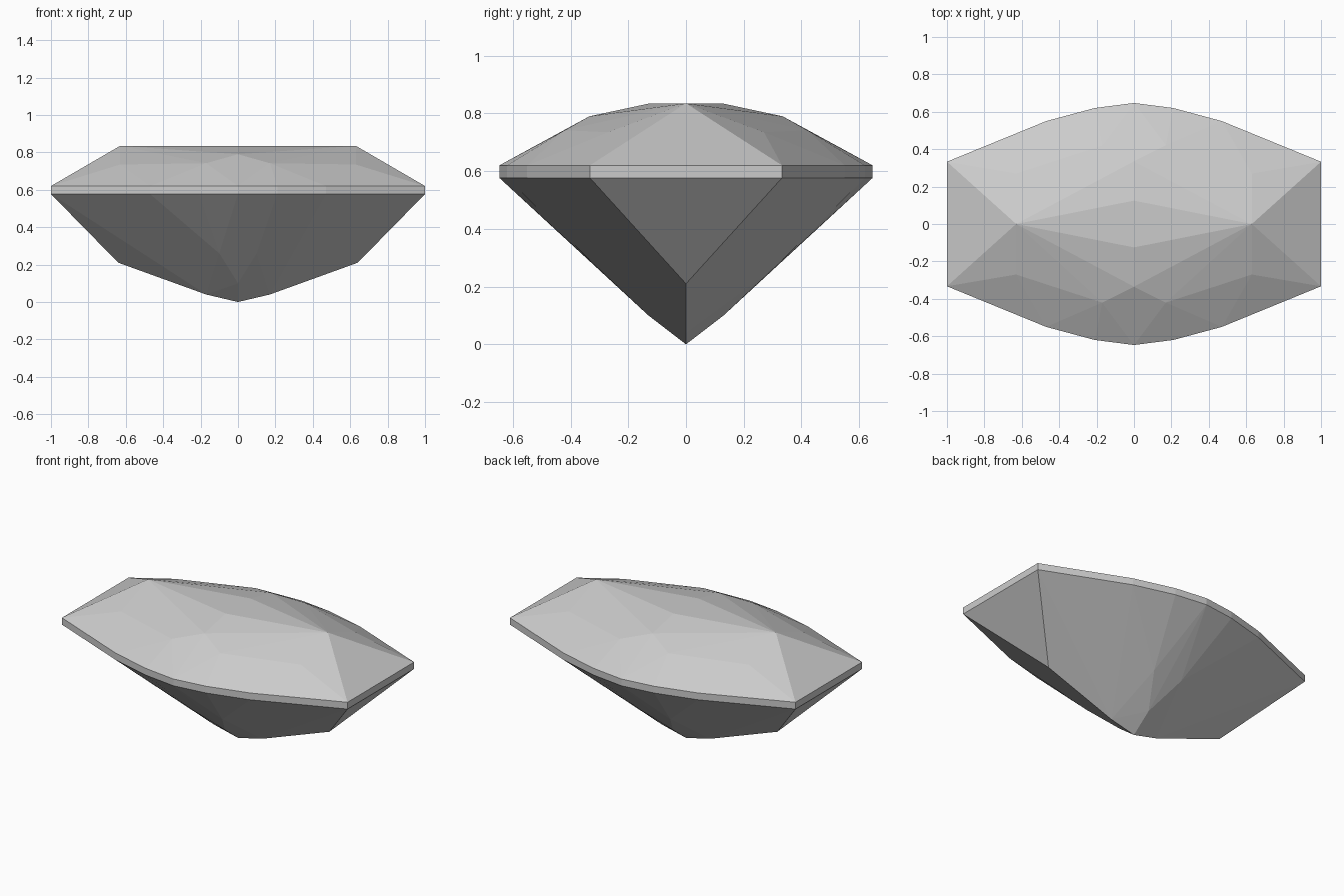
import bpy
import bmesh
import math

cube = bpy.data.objects.get("Cube")
if cube:
    bpy.data.objects.remove(cube, do_unlink=True)

grey = bpy.data.materials.new("gem grey")
grey.use_nodes = True
colour = (0.6, 0.6, 0.6, 1)
grey.diffuse_color = colour
grey.node_tree.nodes["Principled BSDF"].inputs["Base Color"].default_value = colour


def mirrored(points):
    """Repeat corner points in all four quadrants."""
    return {(sx * x, sy * y, z) for x, y, z in points
            for sx in (1, -1) for sy in (1, -1)}


# Girdle: pointed-oval outline with a thin upright band
outline = [(1, 0.333), (0.47, 0.55), (0.21, 0.62), (0, 0.647)]
girdle = [(x, y, z) for x, y in outline for z in (0.577, 0.62)]

# Crown: narrow diamond table with break facets below it
crown = [(0.63, 0, 0.835), (0, 0.125, 0.835), (0, 0.335, 0.79),
         (0.63, 0.27, 0.735), (0.17, 0.42, 0.742)]

# Pavilion: keel running to a point, with facets on each flank
pavilion = [(0.64, 0, 0.21), (0.17, 0, 0.04), (0, 0, 0),
            (0, 0.13, 0.1), (0.1, 0.3, 0.26)]

# Cut stone: every facet spans the outermost corners
bm = bmesh.new()
for p in sorted(mirrored(girdle + crown + pavilion)):
    bm.verts.new(p)
bmesh.ops.remove_doubles(bm, verts=bm.verts, dist=0.0001)
bmesh.ops.convex_hull(bm, input=bm.verts)
bmesh.ops.delete(bm, geom=[v for v in bm.verts if not v.link_faces], context='VERTS')
bmesh.ops.dissolve_limit(bm, angle_limit=math.radians(0.5),
                         verts=bm.verts, edges=bm.edges)
bmesh.ops.recalc_face_normals(bm, faces=bm.faces)

mesh = bpy.data.meshes.new("cut_gemstone")
bm.to_mesh(mesh)
bm.free()
mesh.materials.append(grey)
gem = bpy.data.objects.new("cut_gemstone", mesh)
bpy.context.scene.collection.objects.link(gem)
